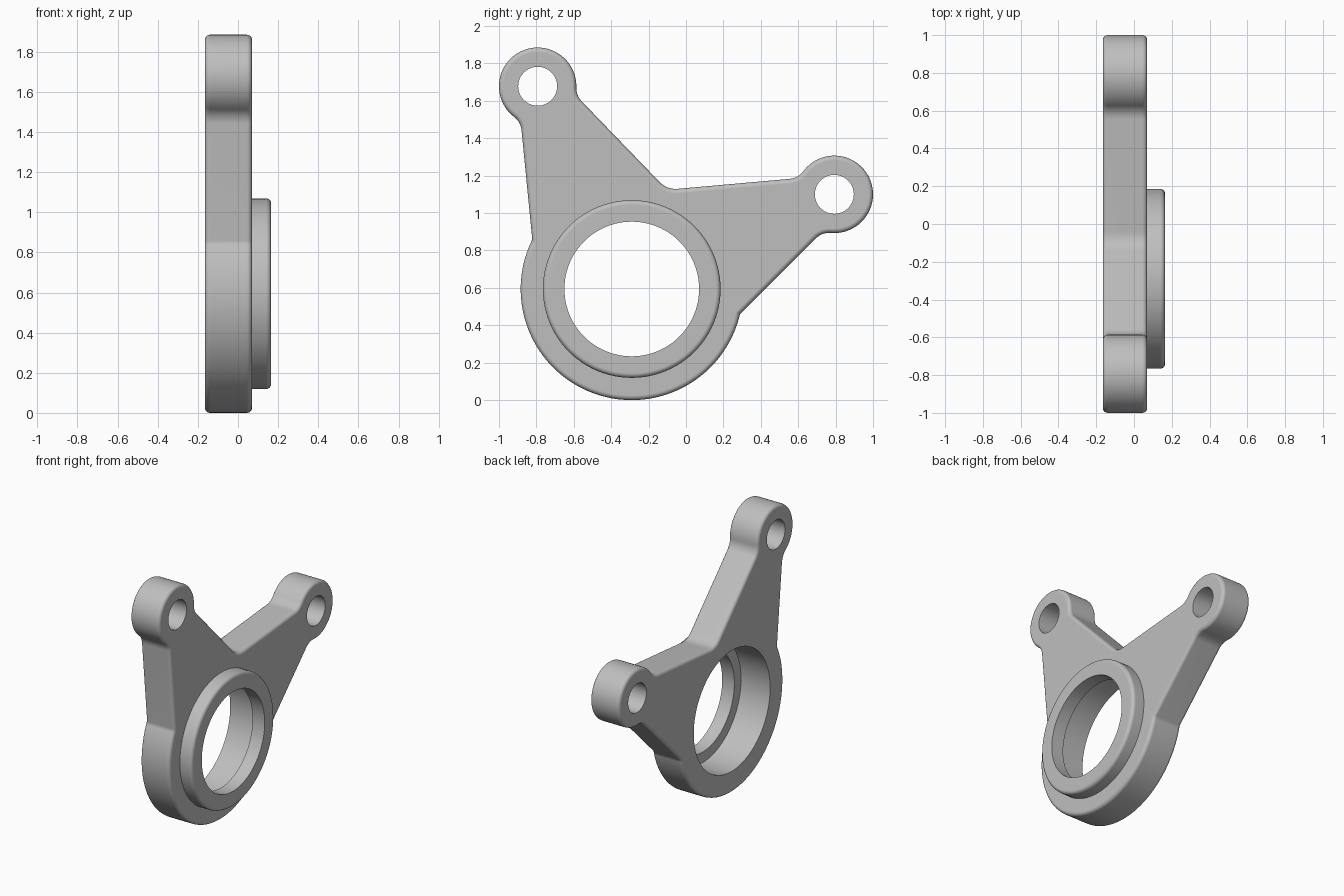
import bpy, bmesh, math
from mathutils import Vector, Matrix

cube = bpy.data.objects.get("Cube")
if cube:
    bpy.data.objects.remove(cube)

metal = bpy.data.materials.new("grey metal")
metal.use_nodes = True
GREY = (0.52, 0.52, 0.52, 1)
metal.diffuse_color = GREY
metal.node_tree.nodes["Principled BSDF"].inputs["Base Color"].default_value = GREY

BACK, FACE, FRONT = -0.165, 0.07, 0.165   # plate back, plate face, boss face
HUB, HUB_R = Vector((-0.29, 0.594)), 0.594
LUG_A, LUG_B, LUG_R = Vector((-0.793, 1.678)), Vector((0.793, 1.1)), 0.207
LUG_HOLE_R, BORE_R, SEAT_R, BOSS_R = 0.104, 0.36, 0.437, 0.475
FILLET, ROUND = 0.1, 0.025


def arc(c, r, a0, a1, n):
    return [c + r * Vector((math.cos(a), math.sin(a)))
            for a in (a0 + (a1 - a0) * i / n for i in range(n + 1))]


def angle(v):
    return math.atan2(v.y, v.x)


def lug_fillet(p, q, c, side):
    """Concave arc from the line p-q onto the lug circle around c."""
    d = (q - p).normalized()
    o = p + side * FILLET * Vector((-d.y, d.x))
    along = (c - o).dot(d)
    off = (c - o - along * d).length
    f = o + d * (along - math.sqrt((LUG_R + FILLET) ** 2 - off ** 2))
    a0 = angle(-side * Vector((-d.y, d.x)))
    turn = (angle(c - f) - a0 + math.pi) % math.tau - math.pi
    return arc(f, FILLET, a0, a0 + turn, 8)


def lug_outline(p0, q0, p1, q1, c):
    """Clockwise: up one arm edge, round the lug, back onto the other edge."""
    rise = lug_fillet(p0, q0, c, 1)
    fall = lug_fillet(p1, q1, c, -1)[::-1]
    a0, a1 = angle(rise[-1] - c), angle(fall[0] - c)
    sweep = (a0 - a1) % math.tau
    return rise + arc(c, LUG_R, a0, a0 - sweep, 48)[1:-1] + fall


# Plate outline in the side plane
left, right = Vector((-0.825, 0.86)), Vector((0.29, 0.46))
crotch_a, crotch, crotch_b = Vector((-0.14, 1.165)), Vector((-0.10, 1.124)), Vector((-0.04, 1.13))
outline = lug_outline(left, Vector((-0.88, 1.45)), crotch_a, Vector((-0.56, 1.6)), LUG_A)
for i in range(9):
    t = i / 8
    outline.append(crotch_a * (1 - t) ** 2 + crotch * 2 * t * (1 - t) + crotch_b * t * t)
outline += lug_outline(crotch_b, Vector((0.58, 1.185)), right, Vector((0.7, 0.87)), LUG_B)
a0, a1 = angle(right - HUB), angle(left - HUB)
outline += arc(HUB, HUB_R, a0, a0 - (a0 - a1) % math.tau, 80)


def add_object(name, bm):
    bmesh.ops.recalc_face_normals(bm, faces=bm.faces)
    mesh = bpy.data.meshes.new(name)
    bm.to_mesh(mesh)
    bm.free()
    mesh.materials.append(metal)
    obj = bpy.data.objects.new(name, mesh)
    bpy.context.scene.collection.objects.link(obj)
    return obj


def finish(obj):
    bpy.ops.object.select_all(action='DESELECT')
    obj.select_set(True)
    bpy.context.view_layer.objects.active = obj
    bpy.ops.object.shade_smooth_by_angle(angle=math.radians(35))
    mod = obj.modifiers.new("flat face normals", 'WEIGHTED_NORMAL')
    mod.keep_sharp = True


# Plate with rounded rims on both faces
bm = bmesh.new()
base = bm.faces.new([bm.verts.new((BACK, p.x, p.y)) for p in outline])
top = bmesh.ops.extrude_face_region(bm, geom=[base], use_keep_orig=True)["geom"]
bmesh.ops.translate(bm, vec=(FACE - BACK, 0, 0),
                    verts=[v for v in top if isinstance(v, bmesh.types.BMVert)])
bmesh.ops.recalc_face_normals(bm, faces=bm.faces)
rims = [e for e in bm.edges if abs(e.verts[0].co.x - e.verts[1].co.x) < 1e-4]
bmesh.ops.bevel(bm, geom=rims, offset=ROUND, segments=4, profile=0.5, affect='EDGES')
plate = add_object("bracket_plate", bm)

# Holes cut through the plate
cutters = []
for c, r in ((LUG_A, LUG_HOLE_R), (LUG_B, LUG_HOLE_R), (HUB, SEAT_R)):
    bm = bmesh.new()
    place = Matrix.Translation((0, c.x, c.y)) @ Matrix.Rotation(math.pi / 2, 4, 'Y')
    bmesh.ops.create_cone(bm, cap_ends=True, segments=96, radius1=r, radius2=r,
                          depth=1, matrix=place)
    cutter = add_object("hole_cutter", bm)
    cutter.hide_render = True
    cutters.append(cutter)
    mod = plate.modifiers.new("hole", 'BOOLEAN')
    mod.operation, mod.solver, mod.object = 'DIFFERENCE', 'EXACT', cutter
bpy.context.view_layer.update()
cut = bpy.data.meshes.new_from_object(plate.evaluated_get(bpy.context.evaluated_depsgraph_get()))
plate.modifiers.clear()
plate.data = cut
for cutter in cutters:
    bpy.data.objects.remove(cutter)
finish(plate)

# Raised boss ring, its back forming the step inside the bore
profile = [(FACE - 0.002, BORE_R), (FACE - 0.002, BOSS_R)]
profile += [(FRONT - ROUND + ROUND * math.sin(a), BOSS_R - ROUND + ROUND * math.cos(a))
            for a in (math.pi / 2 * i / 5 for i in range(6))]
profile.append((FRONT, BORE_R))
bm = bmesh.new()
loop = [bm.verts.new((x, HUB.x, HUB.y + r)) for x, r in profile]
edges = [bm.edges.new((v, loop[i - 1])) for i, v in enumerate(loop)]
bmesh.ops.spin(bm, geom=loop + edges, cent=(0, HUB.x, HUB.y), axis=(1, 0, 0),
               angle=math.tau, steps=96, use_merge=True)
bmesh.ops.remove_doubles(bm, verts=bm.verts, dist=1e-4)
finish(add_object("boss_ring", bm))
